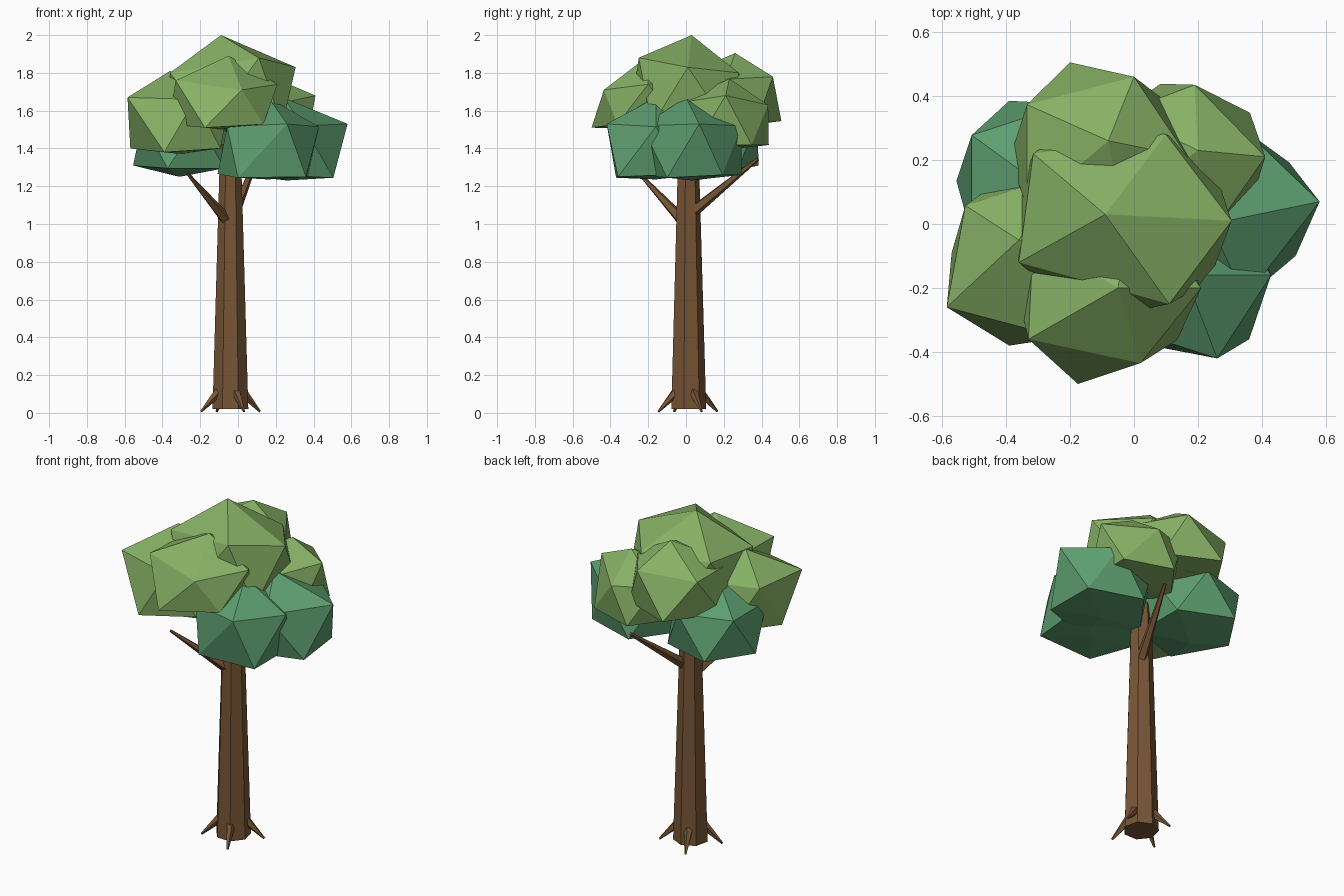
import bpy, bmesh
from math import cos, sin, radians
from mathutils import Vector

if "Cube" in bpy.data.objects:
    bpy.data.objects.remove(bpy.data.objects["Cube"], do_unlink=True)


def make_material(name, rgb):
    mat = bpy.data.materials.new(name)
    mat.use_nodes = True
    mat.diffuse_color = (*rgb, 1)
    mat.node_tree.nodes["Principled BSDF"].inputs["Base Color"].default_value = (*rgb, 1)
    return mat


bark = make_material("brown bark", (0.187, 0.092, 0.036))
light_leaf = make_material("light green leaves", (0.24, 0.44, 0.13))
dark_leaf = make_material("dark green leaves", (0.11, 0.34, 0.16))


def add_object(name, bm, mat):
    mesh = bpy.data.meshes.new(name)
    bm.to_mesh(mesh)
    bm.free()
    mesh.materials.append(mat)
    obj = bpy.data.objects.new(name, mesh)
    bpy.context.collection.objects.link(obj)
    return obj


def tapered_rod(name, start, end, r_start, r_end, sides):
    """Flat sided cone running from start to end."""
    start, end = Vector(start), Vector(end)
    axis = end - start
    bm = bmesh.new()
    bmesh.ops.create_cone(bm, cap_ends=True, segments=sides,
                          radius1=r_start, radius2=r_end, depth=axis.length)
    turn = Vector((0, 0, 1)).rotation_difference(axis)
    for v in bm.verts:
        v.co = turn @ v.co + (start + end) / 2
    add_object(name, bm, bark)


def leaf_clump(name, mat, centre, radius, height, corners):
    """Twenty sided clump with a flattened underside and a few pulled corners."""
    centre = Vector(centre)
    bm = bmesh.new()
    bmesh.ops.create_icosphere(bm, subdivisions=1, radius=1)
    for v in bm.verts:
        v.co.normalize()
        v.co.z = max(v.co.z, -0.55)
        v.co = centre + v.co * Vector((1, 1, 0)).length_squared * 0.5
        offset = v.co - centre
        v.co = centre + Vector((offset.x * radius, offset.y * radius, offset.z * height))
    for corner in map(Vector, corners):
        nearest = min(bm.verts, key=lambda v: (v.co - corner).length)
        nearest.co = corner
    add_object(name, bm, mat)


# Trunk
tx, ty = -0.04, 0.01
tapered_rod("trunk", (tx, ty, 0.02), (tx, ty, 1.42), 0.097, 0.056, 7)

# Roots spread around the foot of the trunk
for i in range(4):
    a = radians(25 + 90 * i)
    d = Vector((cos(a), sin(a), 0))
    foot = Vector((tx, ty, 0))
    tapered_rod(f"root_{i + 1}", foot + d * 0.07 + Vector((0, 0, 0.11)),
                foot + d * 0.172 + Vector((0, 0, 0.007)), 0.026, 0.006, 5)

# Branches
tapered_rod("front_branch", (-0.06, -0.02, 1.02), (-0.27, -0.25, 1.27), 0.032, 0.008, 5)
tapered_rod("back_branch", (-0.02, 0.03, 1.06), (0.10, 0.38, 1.345), 0.032, 0.010, 5)

# Light upper leaves
leaf_clump("top_leaves", light_leaf, (-0.04, 0.02, 1.67), 0.38, 0.33,
           [(-0.09, 0.03, 2.0), (0.305, 0.01, 1.83), (0.11, -0.25, 1.88),
            (-0.36, -0.12, 1.80), (0.10, 0.28, 1.80)])
leaf_clump("front_leaves", light_leaf, (-0.09, -0.2, 1.64), 0.31, 0.25,
           [(-0.05, -0.2, 1.89), (-0.175, -0.5, 1.51), (0.02, -0.435, 1.71),
            (-0.33, -0.36, 1.76), (0.21, -0.2, 1.74)])
leaf_clump("right_leaves", light_leaf, (-0.31, -0.1, 1.53), 0.3, 0.29,
           [(-0.585, -0.26, 1.67), (-0.36, -0.05, 1.81), (-0.57, -0.09, 1.40),
            (-0.39, -0.38, 1.38)])
leaf_clump("left_leaves", light_leaf, (0.16, 0.2, 1.53), 0.28, 0.25,
           [(0.20, 0.23, 1.77), (0.19, 0.435, 1.63), (0.41, 0.21, 1.68)])
leaf_clump("back_leaves", light_leaf, (-0.11, 0.21, 1.65), 0.31, 0.26,
           [(-0.08, 0.26, 1.905), (0.0, 0.46, 1.78), (-0.2, 0.505, 1.545)])

# Dark lower leaves
leaf_clump("lower_left_leaves", dark_leaf, (0.26, 0.03, 1.39), 0.31, 0.29,
           [(0.58, 0.07, 1.53), (0.24, 0.0, 1.67), (0.505, -0.1, 1.245)])
leaf_clump("lower_front_leaves", dark_leaf, (0.16, -0.16, 1.39), 0.3, 0.28,
           [(0.26, -0.42, 1.53), (0.36, -0.36, 1.25), (0.0, -0.37, 1.245)])
leaf_clump("lower_right_leaves", dark_leaf, (-0.29, 0.12, 1.42), 0.3, 0.28,
           [(-0.555, 0.135, 1.31), (-0.31, 0.1, 1.25), (-0.39, 0.385, 1.31)])
